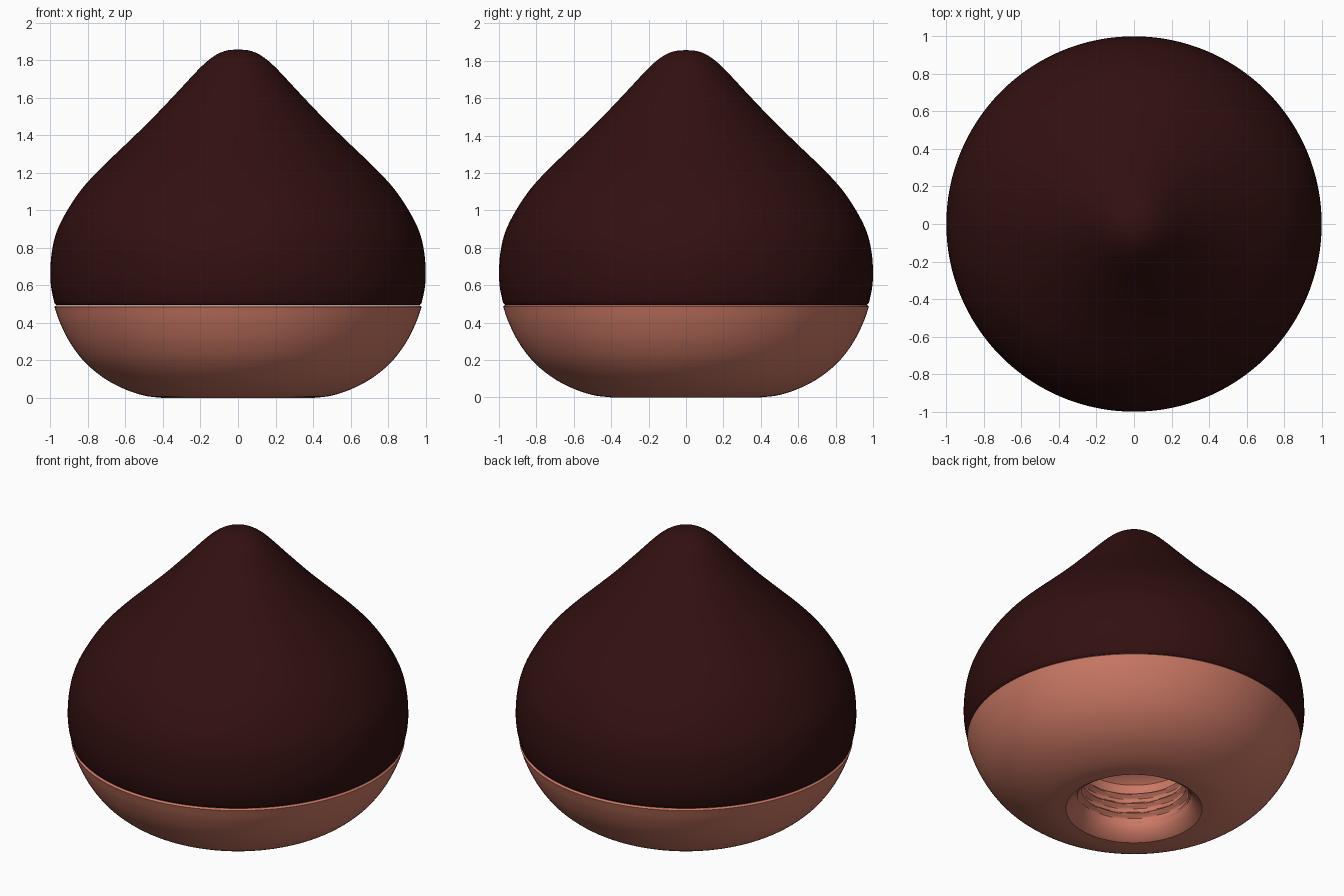
import bpy, bmesh, math
from mathutils import Vector

if "Cube" in bpy.data.objects:
    bpy.data.objects.remove(bpy.data.objects["Cube"])

SEG = 128


def material(name, rgb):
    m = bpy.data.materials.new(name)
    m.diffuse_color = (*rgb, 1)
    m.use_nodes = True
    m.node_tree.nodes["Principled BSDF"].inputs["Base Color"].default_value = m.diffuse_color
    return m


def smooth_curve(pts, n=5):
    """Catmull-Rom curve through (radius, z) points."""
    p = [Vector(q) for q in pts]
    p = [2 * p[0] - p[1]] + p + [2 * p[-1] - p[-2]]
    out = []
    for i in range(1, len(p) - 2):
        a, b, c, d = p[i - 1:i + 3]
        for k in range(n):
            t = k / n
            q = 0.5 * (2 * b + (c - a) * t + (2 * a - 5 * b + 4 * c - d) * t * t
                       + (3 * b - a - 3 * c + d) * t ** 3)
            out.append((max(q.x, 0.0), q.y))
    return out + [tuple(pts[-1])]


def revolve(name, profile, mat, offset=lambda z, a: 0.0):
    """Spin a profile whose two ends lie on the z axis."""
    bm = bmesh.new()
    rings = []
    for r, z in profile[1:-1]:
        ring = []
        for i in range(SEG):
            a = 2 * math.pi * i / SEG
            rr = r + (offset(z, a) if r < 0.335 and z < 0.32 else 0)
            ring.append(bm.verts.new((rr * math.cos(a), rr * math.sin(a), z)))
        rings.append(ring)
    start = bm.verts.new((0, 0, profile[0][1]))
    end = bm.verts.new((0, 0, profile[-1][1]))
    for i in range(SEG):
        j = (i + 1) % SEG
        bm.faces.new((start, rings[0][j], rings[0][i]))
        bm.faces.new((end, rings[-1][i], rings[-1][j]))
        for lo, hi in zip(rings, rings[1:]):
            bm.faces.new((lo[i], lo[j], hi[j], hi[i]))
    bmesh.ops.recalc_face_normals(bm, faces=bm.faces)
    me = bpy.data.meshes.new(name)
    bm.to_mesh(me)
    bm.free()
    ob = bpy.data.objects.new(name, me)
    bpy.context.collection.objects.link(ob)
    me.materials.append(mat)
    bpy.ops.object.select_all(action='DESELECT')
    ob.select_set(True)
    bpy.context.view_layer.objects.active = ob
    bpy.ops.object.shade_smooth_by_angle(angle=math.radians(35))
    return ob


dark = material("dark maroon", (0.032, 0.005, 0.005))
clay = material("terracotta", (0.60, 0.19, 0.13))

# Pointed upper shell
shell = smooth_curve([(0.978, 0.505), (0.994, 0.58), (1.0, 0.66), (0.993, 0.77),
                      (0.968, 0.88), (0.915, 0.99), (0.835, 1.11), (0.735, 1.22),
                      (0.605, 1.345), (0.47, 1.476), (0.335, 1.617), (0.203, 1.758),
                      (0.13, 1.82), (0.065, 1.85), (0.0, 1.857)])
revolve("upper_shell", [(0, 0.495), (0.968, 0.495)] + shell, dark)


# Rounded base with a threaded socket underneath
def thread(z, a):
    if not 0.09 < z < 0.30:
        return 0.0
    phase = ((z - 0.09) / 0.065 + a / (2 * math.pi)) % 1.0
    fade = min(1, (z - 0.09) / 0.02, (0.30 - z) / 0.02)
    return -0.025 * fade * max(0, 1 - abs(phase - 0.5) * 3)


outer = smooth_curve([(0.978, 0.485), (0.948, 0.40), (0.895, 0.295), (0.82, 0.195),
                      (0.72, 0.11), (0.61, 0.05), (0.50, 0.013), (0.40, 0.0)])
socket = [(0.375, 0.015), (0.345, 0.05), (0.33, 0.08)]
socket += [(0.33, 0.08 + 0.0055 * k) for k in range(1, 44)]
socket += [(0.33, 0.35), (0.29, 0.39), (0.18, 0.42), (0, 0.43)]
revolve("threaded_base", [(0, 0.494), (0.968, 0.494)] + outer + socket, clay, thread)
